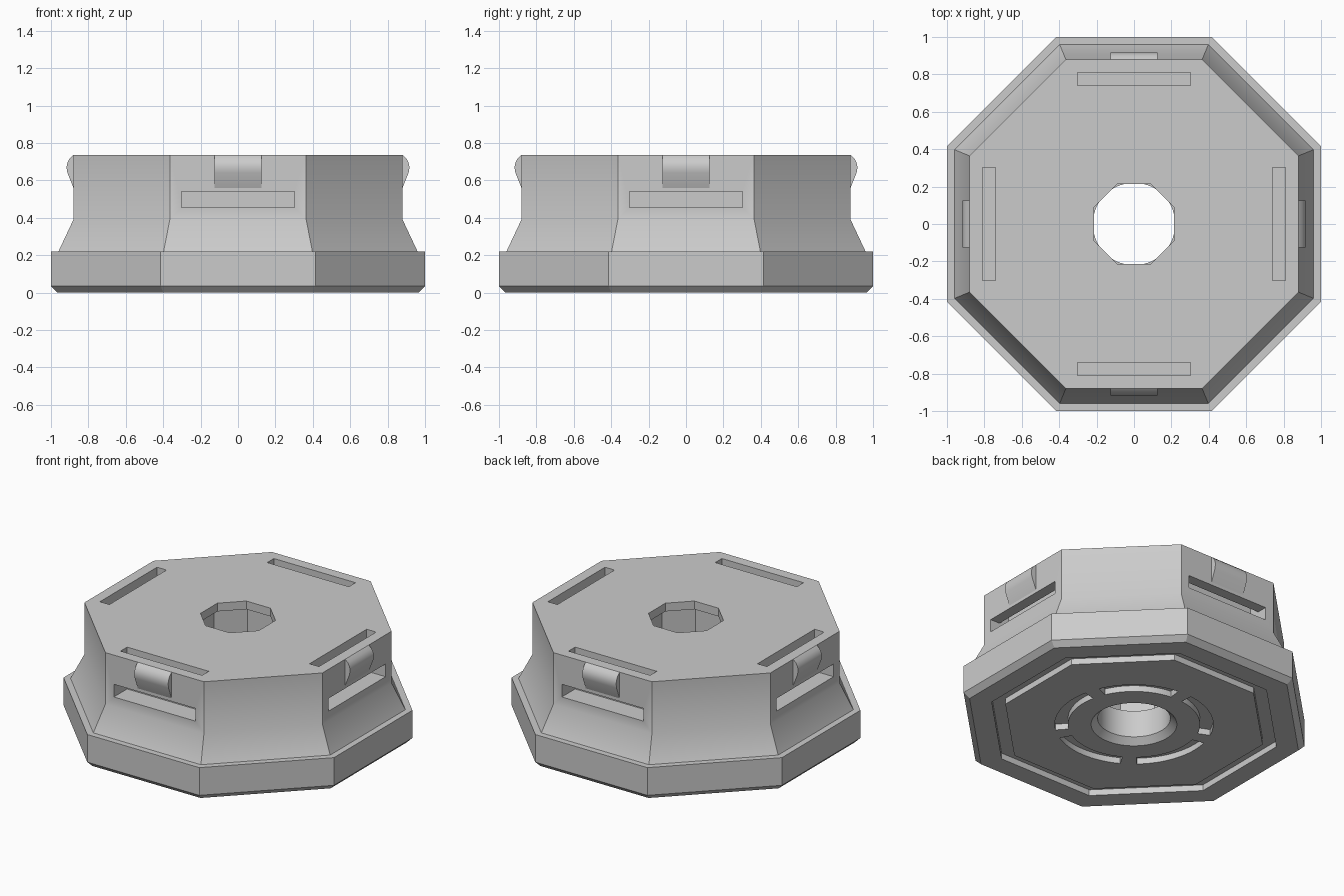
import bpy
import bmesh
from math import cos, sin, pi, radians
from mathutils import Matrix

if "Cube" in bpy.data.objects:
    bpy.data.objects.remove(bpy.data.objects["Cube"], do_unlink=True)

grey = bpy.data.materials.new("plain grey")
grey.use_nodes = True
grey.diffuse_color = (0.6, 0.6, 0.6, 1)
grey.node_tree.nodes["Principled BSDF"].inputs["Base Color"].default_value = (0.6, 0.6, 0.6, 1)


def finish(name, bm):
    bmesh.ops.recalc_face_normals(bm, faces=bm.faces)
    mesh = bpy.data.meshes.new(name)
    bm.to_mesh(mesh)
    bm.free()
    mesh.materials.append(grey)
    obj = bpy.data.objects.new(name, mesh)
    bpy.context.collection.objects.link(obj)
    return obj


def lathe(name, profile, sides=8, ring=False, start=None, sweep=2 * pi):
    """Turn (apothem, z) points about z; ring joins the profile to itself."""
    bm = bmesh.new()
    full = start is None
    scale = 1 / cos(pi / sides) if sides == 8 else 1
    first = pi / sides if full else start
    count = sides if full else sides + 1
    rows = []
    for i in range(count):
        a = first + sweep * i / sides
        rows.append([bm.verts.new((r * scale * cos(a), r * scale * sin(a), z)) for r, z in profile])
    n = len(profile)
    for i in range(sides):
        a, b = rows[i], rows[(i + 1) % count]
        for j in range(n if ring else n - 1):
            k = (j + 1) % n
            bm.faces.new((a[j], b[j], b[k], a[k]))
    if not full:
        bm.faces.new(rows[0])
        bm.faces.new(rows[-1])
    elif not ring:
        bm.faces.new([row[0] for row in rows])
        bm.faces.new([row[-1] for row in rows])
    return finish(name, bm)


def extrude(name, profile, half, angle):
    """Extrude an (outward, z) outline sideways, facing the given side."""
    bm = bmesh.new()
    ends = [[bm.verts.new((x, -r, z)) for r, z in profile] for x in (-half, half)]
    n = len(profile)
    for j in range(n):
        k = (j + 1) % n
        bm.faces.new((ends[0][j], ends[0][k], ends[1][k], ends[1][j]))
    for end in ends:
        bm.faces.new(end)
    bmesh.ops.rotate(bm, verts=bm.verts, cent=(0, 0, 0), matrix=Matrix.Rotation(angle, 3, 'Z'))
    return finish(name, bm)


def smooth(obj):
    bpy.ops.object.select_all(action='DESELECT')
    obj.select_set(True)
    bpy.context.view_layer.objects.active = obj
    bpy.ops.object.shade_smooth_by_angle(angle=radians(30))


# Eight-sided housing with a wide foot and flared wall
top = 0.735
housing = lathe("housing", [(0.965, 0), (1, 0.035), (1, 0.22), (0.96, 0.22), (0.88, 0.39), (0.88, top)])

# Centre opening: round below, wider chamber, eight-sided lip on top
cutters = [
    lathe("round_hole_cutter", [(0.28, -0.02), (0.22, 0.04), (0.22, 0.3)], 64),
    lathe("chamber_cutter", [(0.25, 0.22), (0.25, 0.68)]),
    lathe("lip_cutter", [(0.215, 0.6), (0.215, 0.8)]),
    # Eight-sided groove underneath
    lathe("groove_cutter", [(0.755, -0.05), (0.835, -0.05), (0.835, 0.04), (0.755, 0.04)], ring=True),
]

# Five curved grooves underneath
arc = [(0.4, -0.05), (0.48, -0.05), (0.48, 0.04), (0.4, 0.04)]
for i in range(5):
    cutters.append(lathe("arc_cutter", arc, 16, True, radians(96 + 72 * i), radians(60)))

# Strap channels from the top to the four sides, each with a clip above
channel = [(0.74, 0.455), (1.0, 0.455), (1.0, 0.54), (0.81, 0.54), (0.81, 0.8), (0.74, 0.8)]
clip = [(0.86, 0.56), (0.88, 0.56), (0.912, 0.64), (0.917, 0.67), (0.912, 0.695),
        (0.9, 0.717), (0.88, top), (0.86, top - 0.002)]
clips = []
for i, side in enumerate(("front", "left", "back", "right")):
    cutters.append(extrude("channel_cutter", channel, 0.302, i * pi / 2))
    clips.append(extrude(side + "_clip", clip, 0.125, i * pi / 2))

# Cut the openings, then drop the cutters
bpy.context.view_layer.objects.active = housing
for cutter in cutters:
    cutter.hide_render = True
    mod = housing.modifiers.new("cut", 'BOOLEAN')
    mod.operation = 'DIFFERENCE'
    mod.solver = 'EXACT'
    mod.object = cutter
    bpy.ops.object.modifier_apply(modifier=mod.name)
for cutter in cutters:
    bpy.data.objects.remove(cutter, do_unlink=True)

for part in [housing] + clips:
    smooth(part)
